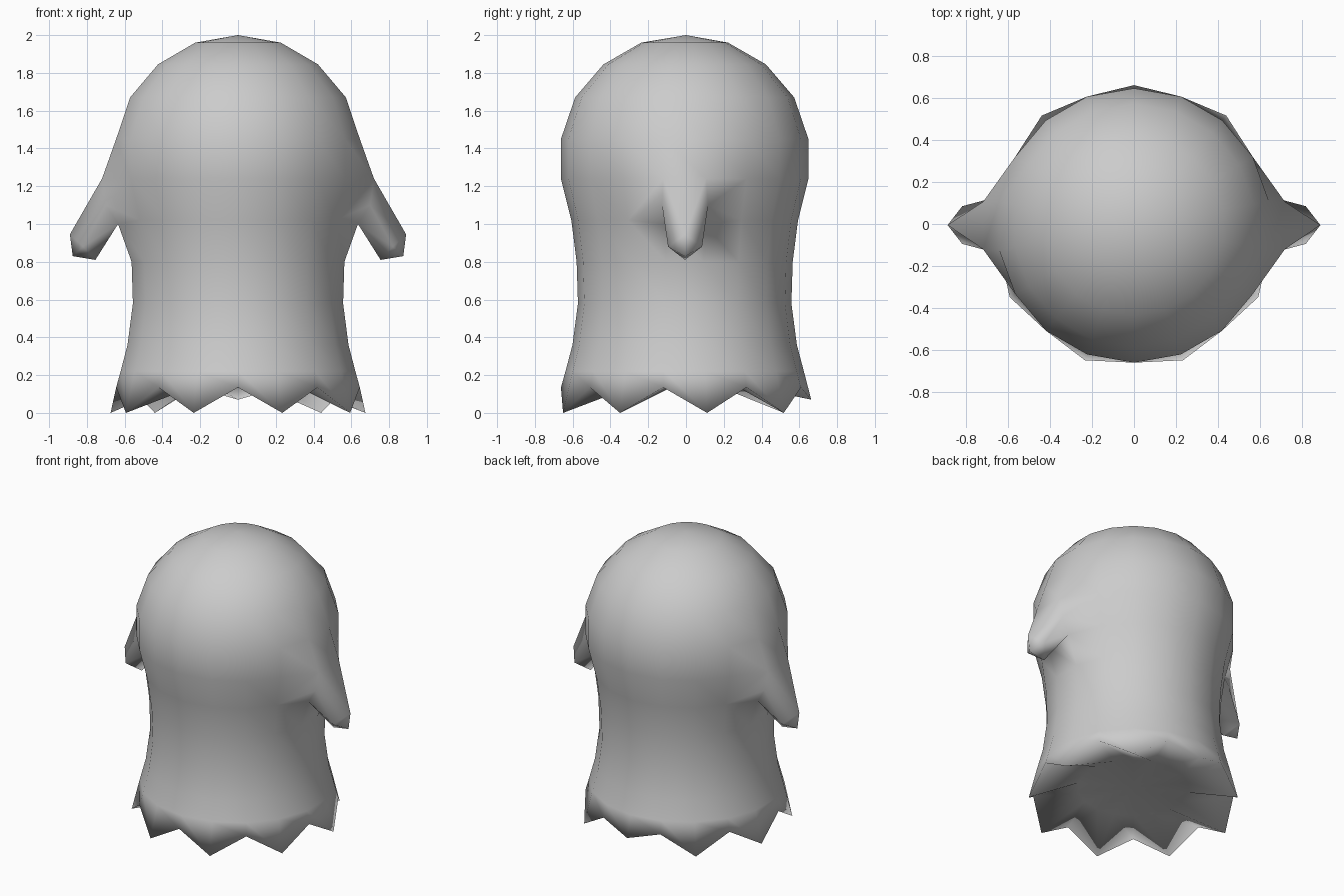
import bpy, bmesh, math

cube = bpy.data.objects.get("Cube")
if cube:
    bpy.data.objects.remove(cube, do_unlink=True)

SIDES = 18
PROFILE = [(.23, 1.96), (.43, 1.845), (.58, 1.67), (.655, 1.45), (.655, 1.24),
           (.6, 1.02), (.572, .8), (.565, .58), (.594, .36), (.631, .22)]
SHOULDER, ARMPIT = 4, 5

mat = bpy.data.materials.new("pale grey cloth")
mat.use_nodes = True
GREY = (.6, .6, .6, 1)
mat.diffuse_color = GREY
mat.node_tree.nodes["Principled BSDF"].inputs["Base Color"].default_value = GREY

bm = bmesh.new()


def point(r, z, k):
    a = 2 * math.pi * k / SIDES
    return bm.verts.new((r * math.sin(a), -r * math.cos(a) - .007, z))


def ring(r, z):
    return [point(r, z, k) for k in range(SIDES)]


def bridge(upper, lower, skip=()):
    for k in range(SIDES):
        n = (k + 1) % SIDES
        if k not in skip:
            bm.faces.new((upper[k], lower[k], lower[n], upper[n]))


def fan(rim, centre):
    for k in range(SIDES):
        bm.faces.new((rim[k], rim[(k + 1) % SIDES], centre))


# Ragged hem: points on odd columns, notches on even ones, a short point at the back
def hem_point(k):
    if k == SIDES // 2:
        return point(.67, .07, k)
    return point(.685, 0, k) if k % 2 else point(.655, .135, k)


# Draped body, with a gap left on each side for the arms
rings = [ring(r, z) for r, z in PROFILE]
hem = [hem_point(k) for k in range(SIDES)]
rings.append(hem)
fan(rings[0], bm.verts.new((0, 0, 2)))
for i in range(len(rings) - 1):
    bridge(rings[i], rings[i + 1], (4, 13) if i == SHOULDER else ())

# Nearly flat underside, pleated from the hem points
floor = ring(.36, .14)
bridge(hem, floor)
fan(floor, bm.verts.new((0, 0, .145)))

# Stubby arms pulled out of the side gaps
for side, columns in ((1, (4, 5)), (-1, (14, 13))):
    top = [rings[SHOULDER][k] for k in columns]
    low = [rings[ARMPIT][k] for k in columns]
    for v in top:
        v.co.x = side * .72
    for v in low:
        v.co.x, v.co.z = side * .635, 1.0
    outer, inner, end = [bm.verts.new((side * x, -.005, z)) for x, z in
                         ((.89, .945), (.755, .81), (.875, .83))]
    bm.faces.new((top[0], top[1], outer))
    bm.faces.new((low[0], low[1], inner))
    for j, y in enumerate((-1, 1)):
        # Widest part of the sleeve, shared with the body
        seam = bm.edges.get((top[j], low[j]))
        sleeve = bmesh.utils.edge_split(seam, top[j], .5)[1]
        sleeve.co = (side * .7, y * .122 - .005, 1.1)
        edge = bm.verts.new((side * .82, y * .09 - .005, .88))
        for tri in ((top[j], outer, sleeve), (sleeve, outer, edge),
                    (sleeve, edge, low[j]), (low[j], edge, inner),
                    (outer, end, edge), (inner, edge, end)):
            bm.faces.new(tri)

bmesh.ops.recalc_face_normals(bm, faces=bm.faces)
for face in bm.faces:
    face.smooth = True
mesh = bpy.data.meshes.new("draped_body")
bm.to_mesh(mesh)
bm.free()
mesh.materials.append(mat)
body = bpy.data.objects.new("draped_body", mesh)
bpy.context.collection.objects.link(body)
